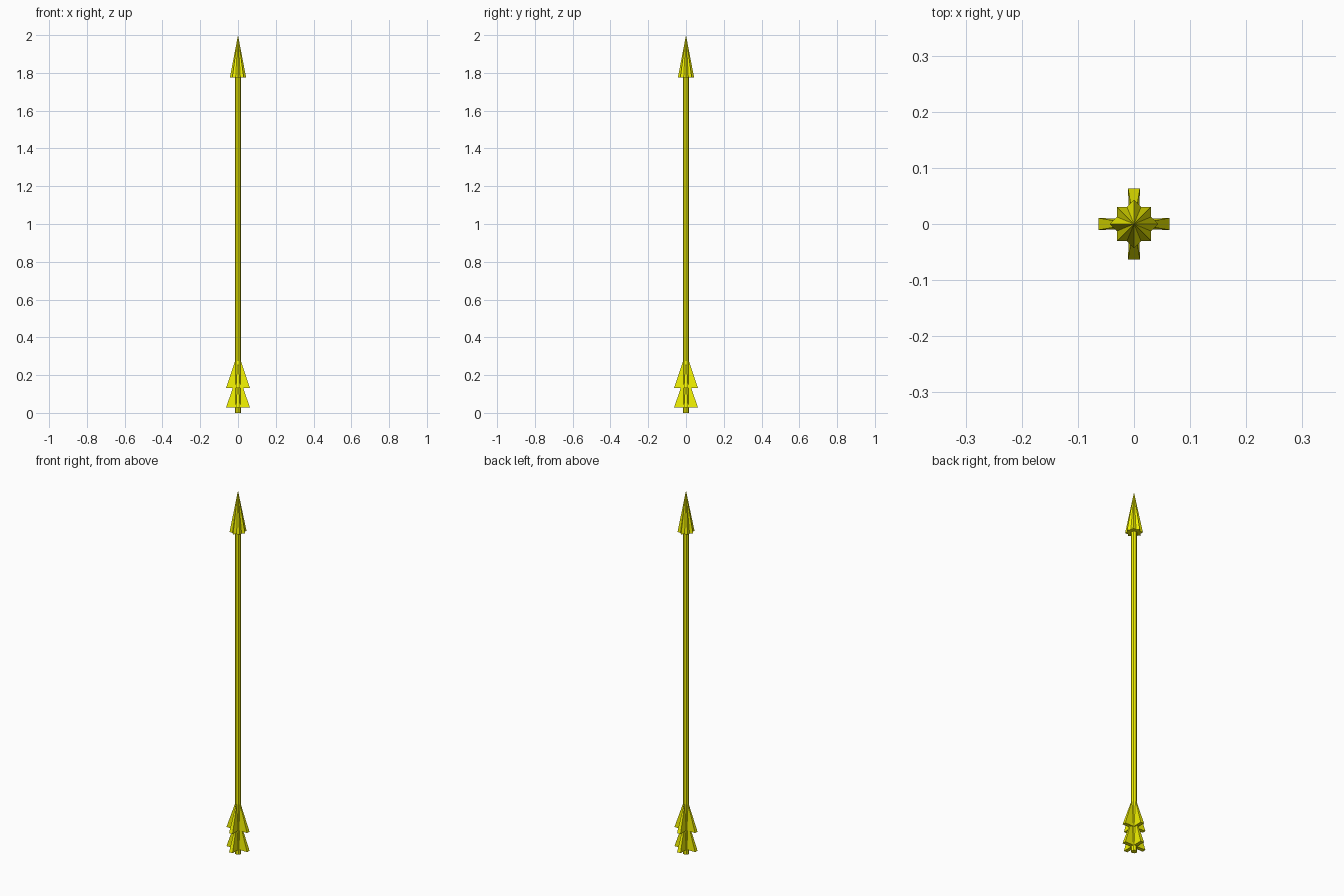
import bpy, bmesh, math

if "Cube" in bpy.data.objects:
    bpy.data.objects.remove(bpy.data.objects["Cube"])

yellow = bpy.data.materials.new("yellow")
yellow.diffuse_color = (0.9, 0.9, 0.0, 1)
yellow.use_nodes = True
yellow.node_tree.nodes["Principled BSDF"].inputs["Base Color"].default_value = yellow.diffuse_color


def make(name, bm):
    bmesh.ops.recalc_face_normals(bm, faces=bm.faces[:])
    mesh = bpy.data.meshes.new(name)
    bm.to_mesh(mesh)
    bm.free()
    mesh.materials.append(yellow)
    ob = bpy.data.objects.new(name, mesh)
    bpy.context.collection.objects.link(ob)
    return ob


def spike(name, outline, z_base, z_tip):
    """Pyramid from a flat outline up to a point on the axis."""
    bm = bmesh.new()
    ring = [bm.verts.new((x, y, z_base)) for x, y in outline]
    tip = bm.verts.new((0, 0, z_tip))
    bm.faces.new(ring)
    for i, v in enumerate(ring):
        bm.faces.new((v, ring[(i + 1) % len(ring)], tip))
    return make(name, bm)


def polar(r, degrees):
    a = math.radians(degrees)
    return r * math.cos(a), r * math.sin(a)


# Eight-sided shaft
bm = bmesh.new()
bmesh.ops.create_cone(bm, cap_ends=True, segments=8, radius1=0.0155,
                      radius2=0.0155, depth=1.78)
bmesh.ops.translate(bm, verts=bm.verts[:], vec=(0, 0, 0.89))
make("shaft", bm)

# Head: eight-pointed star pyramid
R = 0.043
valley = R * math.cos(math.radians(45)) / math.cos(math.radians(22.5))
star = [polar(valley if i % 2 else R, i * 22.5) for i in range(16)]
spike("arrow_head", star, 1.775, 2.0)

# Fletching: two tiers of four tapering fins
cross = []
for k in range(4):
    c, s = round(math.cos(k * math.pi / 2)), round(math.sin(k * math.pi / 2))
    for x, y in ((0.063, -0.0105), (0.063, 0.0105), (0.0095, 0.0095)):
        cross.append((c * x - s * y, s * x + c * y))
for name, z in (("lower_fletching", 0.028), ("upper_fletching", 0.133)):
    spike(name, cross, z, z + 0.187)
